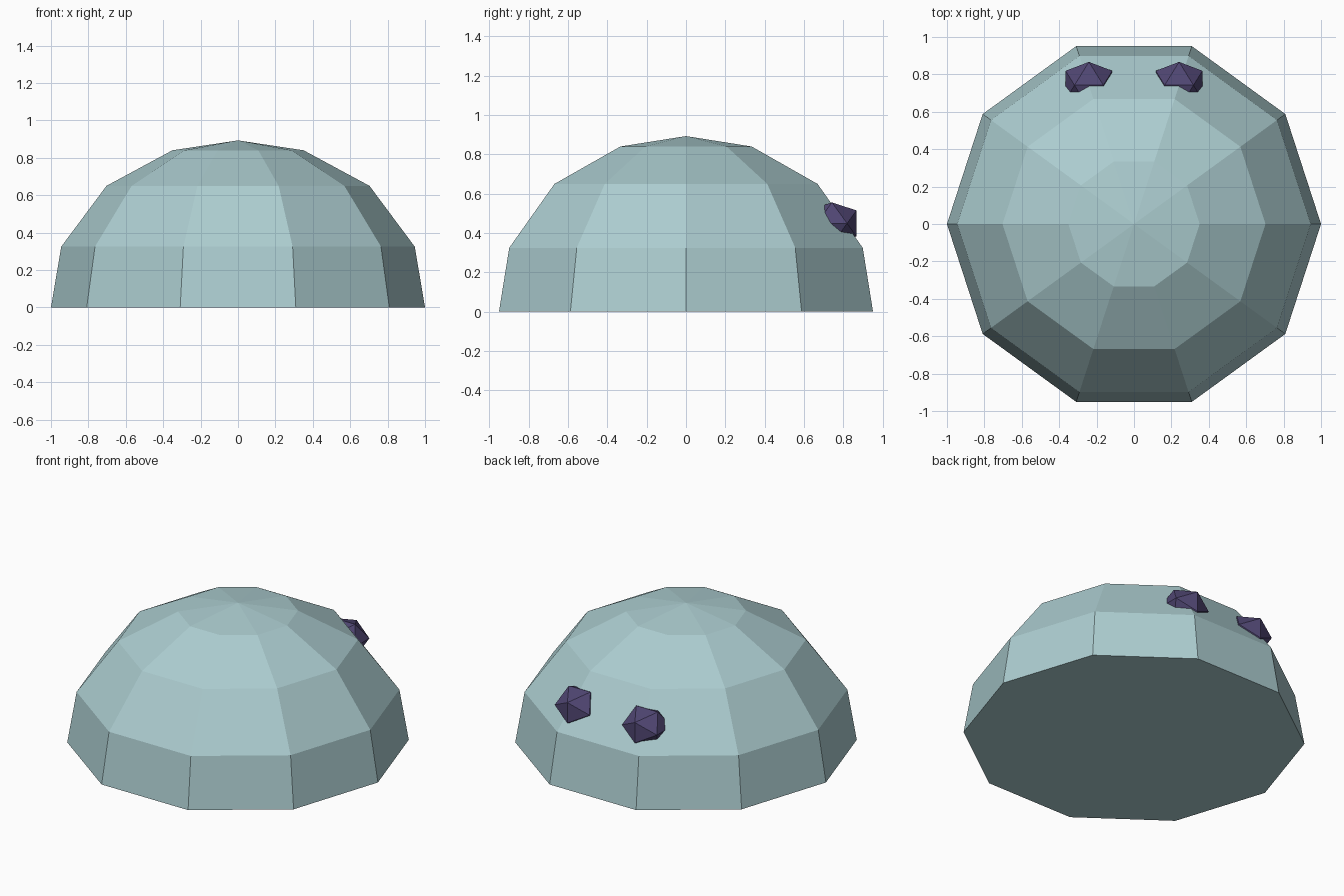
import bpy, bmesh, math

if "Cube" in bpy.data.objects:
    bpy.data.objects.remove(bpy.data.objects["Cube"])


def material(name, color):
    m = bpy.data.materials.new(name)
    m.diffuse_color = (*color, 1)
    m.use_nodes = True
    m.node_tree.nodes["Principled BSDF"].inputs["Base Color"].default_value = m.diffuse_color
    return m


def add_object(name, bm, mat):
    bmesh.ops.recalc_face_normals(bm, faces=bm.faces[:])
    mesh = bpy.data.meshes.new(name)
    bm.to_mesh(mesh)
    bm.free()
    mesh.materials.append(mat)
    obj = bpy.data.objects.new(name, mesh)
    bpy.context.collection.objects.link(obj)
    return obj


shell = material("pale teal", (0.413, 0.610, 0.631))
dark = material("dark purple", (0.080, 0.061, 0.170))

# Faceted ten-sided dome, closed by a flat base and a low cap
SIDES = 10
profile = [(1.0, 0.0), (0.945, 0.325), (0.703, 0.65), (0.351, 0.84)]
bm = bmesh.new()
rings = []
for r, z in profile:
    rings.append([bm.verts.new((r * math.cos(math.tau * i / SIDES),
                                r * math.sin(math.tau * i / SIDES), z))
                  for i in range(SIDES)])
apex = bm.verts.new((0, 0, 0.893))
bm.faces.new(rings[0][::-1])
for i in range(SIDES):
    j = (i + 1) % SIDES
    for low, high in zip(rings, rings[1:]):
        bm.faces.new((low[i], low[j], high[j], high[i]))
    bm.faces.new((rings[-1][i], rings[-1][j], apex))
add_object("dome_body", bm, shell)

# Pair of slightly squashed icosahedron eyes, half sunk into the back slope
PHI = (1 + math.sqrt(5)) / 2
for side, label in ((-1, "left"), (1, "right")):
    bm = bmesh.new()
    for a in (-1, 1):
        for b in (-PHI, PHI):
            for co in ((0, b, a), (a, 0, b), (b, a, 0)):
                bm.verts.new((side * 0.241 + co[0] * 0.077,
                              0.742 + co[1] * 0.077,
                              0.449 + co[2] * 0.066))
    bmesh.ops.convex_hull(bm, input=bm.verts[:])
    add_object(label + "_eye", bm, dark)
